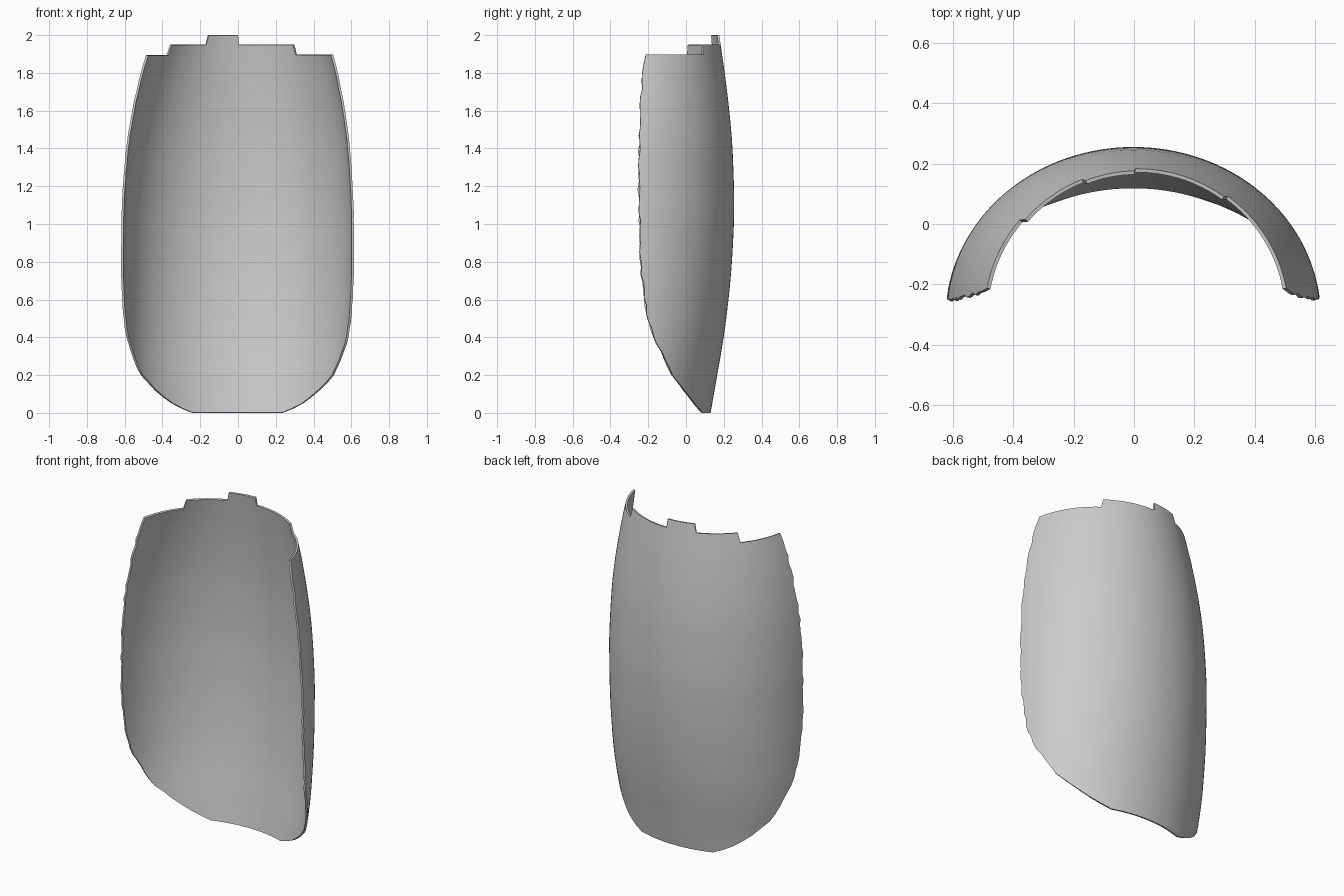
import bpy, bmesh, math, random

if "Cube" in bpy.data.objects:
    bpy.data.objects.remove(bpy.data.objects["Cube"])

random.seed(4)
YC = -0.30   # shared centre line of the elliptical cross-sections

# height, back y, ellipse half width, y of the front edges
PROFILE = [
    (0.00, 0.130, 0.568, 0.090), (0.05, 0.139, 0.568, 0.047), (0.10, 0.148, 0.570, 0.005),
    (0.20, 0.165, 0.587, -0.068), (0.30, 0.183, 0.600, -0.120), (0.40, 0.199, 0.609, -0.165),
    (0.50, 0.213, 0.614, -0.200), (0.70, 0.235, 0.620, -0.230), (0.90, 0.249, 0.619, -0.243),
    (1.10, 0.255, 0.616, -0.248), (1.40, 0.246, 0.595, -0.248), (1.60, 0.229, 0.567, -0.240),
    (1.80, 0.205, 0.527, -0.226), (1.90, 0.190, 0.502, -0.212), (2.00, 0.176, 0.474, -0.205)]

# stepped top rim: x where each step starts, and its height
STEPS = [(-9, 1.895), (-0.37, 1.95), (-0.175, 2.0), (0.0, 1.95), (0.305, 1.897)]


def sample(z):
    """Smooth (Hermite) interpolation of the profile table."""
    n = len(PROFILE)
    i = max(k for k in range(n - 1) if PROFILE[k][0] <= z)
    p, q = PROFILE[i], PROFILE[i + 1]
    p0, q1 = PROFILE[max(i - 1, 0)], PROFILE[min(i + 2, n - 1)]
    h = q[0] - p[0]
    t = (z - p[0]) / h
    out = []
    for c in (1, 2, 3):
        m0 = (q[c] - p0[c]) / (q[0] - p0[0]) * h
        m1 = (q1[c] - p[c]) / (q1[0] - p[0]) * h
        out.append((2*t**3 - 3*t*t + 1) * p[c] + (t**3 - 2*t*t + t) * m0
                   + (3*t*t - 2*t**3) * q[c] + (t**3 - t*t) * m1)
    return out


def point(u, z, jitter=0.0):
    """Point on the shell; u runs -1..1 from one front edge to the other."""
    back, a, front = sample(z)
    b = back - YC
    th = u * (math.acos((front - YC) / b) + jitter)
    shift = 0.012 * (z / 1.9) ** 4 - 0.003
    return (a * math.sin(th) + shift, YC + b * math.cos(th), z)


def top_height(x):
    return [h for start, h in STEPS if x >= start][-1]


# columns: even spacing plus a tight pair at every step of the rim
back, a, front = sample(1.92)
th_max = math.acos((front - YC) / (back - YC))
step_us = [math.asin((x - 0.009) / a) / th_max for x, _ in STEPS[1:]]
cols = [-1 + i / 32 for i in range(65)]
cols = [u for u in cols if all(abs(u - s) > 0.012 for s in step_us)]
cols = sorted(cols + [s + d for s in step_us for d in (-0.004, 0.004)])
rows = [0, 0.02, 0.05, 0.08, 0.12, 0.16] + [0.2 + 0.041 * i for i in range(41)]

# curved shell
bm = bmesh.new()
grid = []
for z in rows:
    j = random.uniform(-0.012, 0.012) if z > 0.05 else 0
    k = random.uniform(-0.012, 0.012) if z > 0.05 else 0
    grid.append([bm.verts.new(point(u, z, (j if u < 0 else k) * abs(u) ** 8)) for u in cols])
rim = []
for u in cols:
    z = top_height(point(u, 1.92)[0])
    rim.append(bm.verts.new(point(u, z)))
grid.append(rim)
for lo, hi in zip(grid, grid[1:]):
    for i in range(len(cols) - 1):
        bm.faces.new((lo[i], hi[i], hi[i + 1], lo[i + 1]))
mesh = bpy.data.meshes.new("curved_shell")
bm.to_mesh(mesh)
bm.free()
shell = bpy.data.objects.new("curved_shell", mesh)
bpy.context.collection.objects.link(shell)

# wall thickness, inwards from the outer face
solid = shell.modifiers.new("wall", 'SOLIDIFY')
solid.thickness = 0.012
solid.offset = -1

bpy.context.view_layer.objects.active = shell
shell.select_set(True)
bpy.ops.object.modifier_apply(modifier="wall")
for v in shell.data.vertices:      # keep the base flat on the floor
    v.co.z = min(max(v.co.z, 0.0), 2.0)
bpy.ops.object.shade_smooth_by_angle(angle=math.radians(40))
